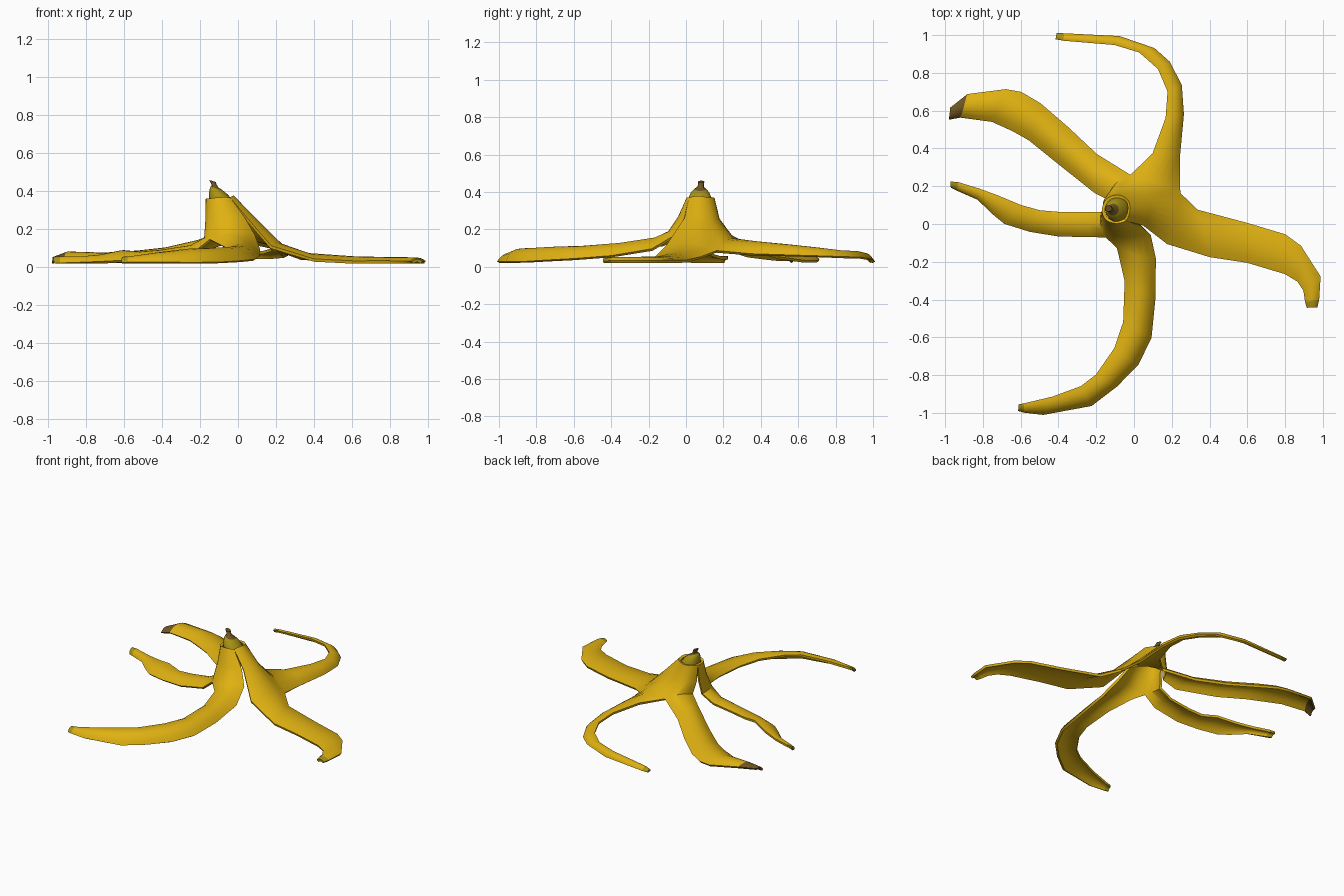
import bpy, bmesh, math
from mathutils import Vector


def material(name, rgb):
    m = bpy.data.materials.new(name)
    m.diffuse_color = (*rgb, 1)
    return m


YELLOW = material("peel yellow", (0.74, 0.44, 0.006))
OLIVE = material("unripe olive", (0.40, 0.29, 0.008))
BROWN = material("stem brown", (0.16, 0.09, 0.015))


def finish(bm, name, thickness=0):
    me = bpy.data.meshes.new(name)
    bm.to_mesh(me)
    bm.free()
    ob = bpy.data.objects.new(name, me)
    bpy.context.collection.objects.link(ob)
    for m in (YELLOW, OLIVE, BROWN):
        me.materials.append(m)
    bpy.context.view_layer.objects.active = ob
    ob.select_set(True)
    if thickness:
        mod = ob.modifiers.new("skin", 'SOLIDIFY')
        mod.thickness = thickness
        mod.offset = -1
        bpy.ops.object.modifier_apply(modifier=mod.name)
    bpy.ops.object.shade_smooth_by_angle(angle=math.radians(45))
    ob.select_set(False)
    return ob


peel = bmesh.new()
N = 6  # faces across a strip


def strip(left, right, lift, tip=1):
    """Arched ribbon between two edge paths; lift is the crown height per station."""
    L = [Vector(p) for p in left]
    R = [Vector(p) for p in right]
    mid = [(a + b) / 2 for a, b in zip(L, R)]
    rows = []
    for i, (a, b) in enumerate(zip(L, R)):
        t = mid[min(i + 1, len(mid) - 1)] - mid[max(i - 1, 0)]
        n = (b - a).cross(t).normalized()
        row = []
        for k in range(N + 1):
            u = k / N
            p = a.lerp(b, u) + n * lift[i] * (1 - (2 * u - 1) ** 2)
            p.z = max(p.z, 0.018)
            row.append(peel.verts.new(p))
        rows.append(row)
    for i in range(len(rows) - 1):
        for k in range(N):
            f = peel.faces.new((rows[i][k], rows[i + 1][k], rows[i + 1][k + 1], rows[i][k + 1]))
            f.material_index = tip if i == len(rows) - 2 else 0


# Shared seams, from the cap down to where neighbouring strips part
AB = [(-.035, .107, .36), (.07, .125, .23), (.235, .16, .075)]
BC = [(-.095, .138, .36), (-.07, .165, .25), (-.02, .25, .135)]
CD = [(-.149, .097, .36)]
DE = [(-.135, .03, .36), (-.14, 0, .25), (-.14, -.06, .14)]
EA = [(-.05, .027, .36)]

# Right strip
strip(AB + [(.33, .07, .04), (.6, 0, .022), (.8, -.06, .02), (.88, -.12, .02),
            (.98, -.28, .02), (.97, -.40, .02), (.96, -.44, .02)],
      EA + [(.04, 0, .25), (.17, -.1, .10), (.4, -.17, .03), (.6, -.2, .02), (.8, -.26, .02),
            (.87, -.3, .02), (.905, -.35, .02), (.915, -.41, .02), (.925, -.44, .02)],
      [.011, .025, .03, .025, .022, .018, .018, .016, .015, .008])

# Back strip
strip(BC + [(.1, .37, .115), (.17, .56, .10), (.18, .7, .085), (.13, .82, .07),
            (.03, .91, .065), (-.1, .95, .055), (-.37, .975, .03), (-.41, .985, .02)],
      AB + [(.23, .35, .06), (.25, .58, .055), (.24, .73, .05), (.18, .85, .045),
            (.1, .92, .045), (-.08, .98, .035), (-.37, .995, .02), (-.41, .997, .02)],
      [.011, .012, .03, .03, .02, .015, .012, .012, .01, .006, .004])

# Back left strip
strip(CD + [(-.15, .11, .25), (-.13, .13, .16), (-.2, .17, .10), (-.4, .33, .05),
            (-.55, .45, .035), (-.64, .5, .03), (-.75, .55, .03), (-.92, .575, .03), (-.98, .565, .02)],
      BC + [(-.2, .36, .08), (-.35, .5, .04), (-.5, .63, .022), (-.6, .69, .022),
            (-.68, .705, .025), (-.88, .68, .055), (-.965, .61, .04)],
      [.011, .015, .03, .04, .045, .045, .04, .035, .025, .008], 2)

# Left strip
strip(DE + [(-.22, -.06, .075), (-.4, -.055, .04), (-.55, -.03, .03), (-.68, .01, .022),
            (-.74, .06, .02), (-.82, .14, .02), (-.93, .19, .02), (-.96, .205, .02)],
      CD + [(-.148, .08, .24), (-.16, .06, .14), (-.25, .06, .09), (-.4, .06, .07),
            (-.5, .07, .06), (-.6, .1, .075), (-.72, .15, .05), (-.82, .185, .04),
            (-.93, .22, .04), (-.97, .225, .04)],
      [.011, .012, .015, .02, .02, .02, .015, .012, .012, .01, .006])

# Front strip
strip(EA + [(.03, 0, .25), (.08, -.05, .16), (.105, -.18, .085), (.1, -.4, .05),
            (.08, -.6, .035), (.01, -.74, .028), (-.1, -.85, .022), (-.23, -.95, .02),
            (-.48, -.997, .02), (-.58, -.985, .02), (-.61, -.975, .02)],
      DE + [(-.08, -.12, .11), (-.04, -.3, .085), (-.05, -.52, .075), (-.1, -.66, .08),
            (-.2, -.8, .08), (-.28, -.86, .08), (-.43, -.915, .06), (-.58, -.95, .04), (-.61, -.955, .04)],
      [.011, .03, .04, .045, .045, .04, .035, .03, .025, .015, .008, .006])

bmesh.ops.remove_doubles(peel, verts=peel.verts, dist=.0005)
finish(peel, "peel", .016)

# Olive cap tapering into the bent brown stem: (x, y, z, radius)
RINGS = [(-.082, .075, .338, .069), (-.09, .075, .365, .063), (-.1, .075, .395, .05),
         (-.112, .076, .415, .032), (-.12, .077, .425, .018), (-.128, .08, .44, .015),
         (-.134, .082, .455, .017)]
SIDES = 16
cap = bmesh.new()
rows = []
for x, y, z, r in RINGS:
    rows.append([cap.verts.new((x + r * math.cos(a), y + r * math.sin(a), z - .3 * r * math.cos(a)))
                 for a in (2 * math.pi * k / SIDES for k in range(SIDES))])
for i in range(len(rows) - 1):
    for k in range(SIDES):
        j = (k + 1) % SIDES
        f = cap.faces.new((rows[i][k], rows[i][j], rows[i + 1][j], rows[i + 1][k]))
        f.material_index = 2 if i >= 3 else 1
cap.faces.new(rows[-1]).material_index = 2
finish(cap, "cap_and_stem")
